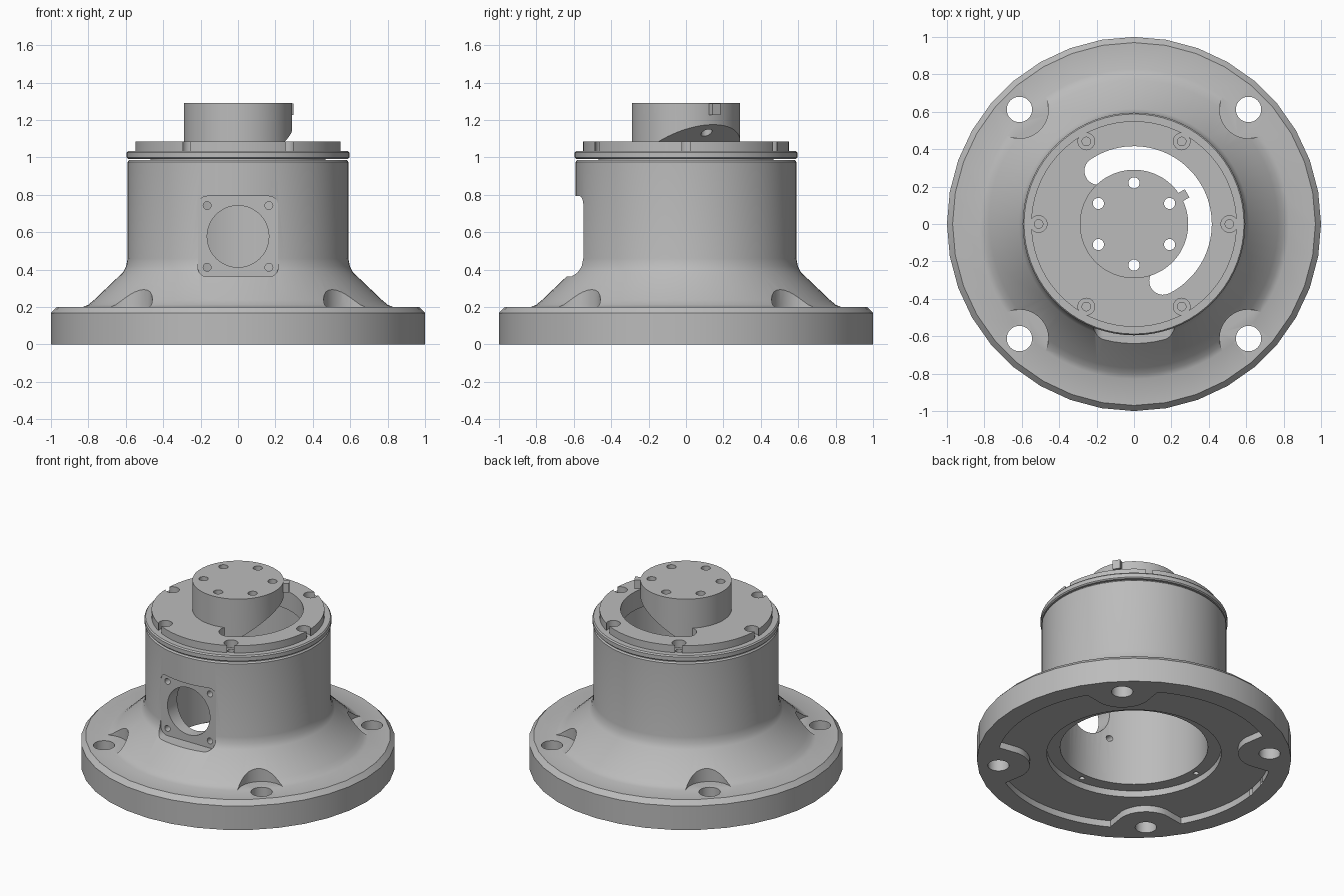
import bpy, bmesh, math
from math import cos, sin, pi, radians
from mathutils import Matrix, Vector

old = bpy.data.objects.get("Cube")
if old:
    bpy.data.objects.remove(old, do_unlink=True)

grey = bpy.data.materials.new("machined grey")
grey.use_nodes = True
grey.diffuse_color = (0.5, 0.5, 0.5, 1)
grey.node_tree.nodes["Principled BSDF"].inputs["Base Color"].default_value = (0.5, 0.5, 0.5, 1)


def make_object(name, bm):
    bmesh.ops.remove_doubles(bm, verts=bm.verts, dist=1e-5)
    bmesh.ops.recalc_face_normals(bm, faces=bm.faces)
    mesh = bpy.data.meshes.new(name)
    bm.to_mesh(mesh)
    bm.free()
    mesh.materials.append(grey)
    ob = bpy.data.objects.new(name, mesh)
    bpy.context.collection.objects.link(ob)
    return ob


def lathe(name, profile, steps, closed=True):
    """Turn an (r, z) outline around the vertical axis."""
    bm = bmesh.new()
    vs = [bm.verts.new((r, 0, z)) for r, z in profile]
    pairs = list(zip(vs, vs[1:]))
    if closed:
        pairs.append((vs[-1], vs[0]))
    edges = [bm.edges.new(p) for p in pairs]
    bmesh.ops.spin(bm, geom=vs + edges, cent=(0, 0, 0), axis=(0, 0, 1),
                   angle=2 * pi, steps=steps, use_merge=True)
    return make_object(name, bm)


def prism(name, outline, z0, z1, matrix=Matrix()):
    bm = bmesh.new()
    face = bm.faces.new([bm.verts.new((x, y, z0)) for x, y in outline])
    top = bmesh.ops.extrude_face_region(bm, geom=[face])["geom"]
    moved = [v for v in top if isinstance(v, bmesh.types.BMVert)]
    bmesh.ops.translate(bm, verts=moved, vec=(0, 0, z1 - z0))
    bm.transform(matrix)
    return make_object(name, bm)


def arc(cx, cy, r, a0, a1, n):
    return [(cx + r * cos(radians(a0 + (a1 - a0) * i / n)),
             cy + r * sin(radians(a0 + (a1 - a0) * i / n))) for i in range(n + 1)]


def circle(cx, cy, r, n=32):
    return arc(cx, cy, r, 0, 360, n)[:-1]


def polar(r, a):
    return r * cos(radians(a)), r * sin(radians(a))


def boolean(ob, tool, operation="DIFFERENCE"):
    tool.hide_render = True
    mod = ob.modifiers.new("cut", "BOOLEAN")
    mod.operation = operation
    mod.solver = "EXACT"
    mod.object = tool
    bpy.context.view_layer.objects.active = ob
    bpy.ops.object.modifier_apply(modifier=mod.name)
    bpy.data.objects.remove(tool, do_unlink=True)


def cut(ob, outline, z0, z1, matrix=Matrix()):
    boolean(ob, prism("cutter", outline, z0, z1, matrix))


# Housing: conical foot and hollow cylinder joined to a coarse flange
housing = lathe("housing", [
    (.47, .09), (.555, .09), (.555, .01), (.7, .01), (.7, .19), (.84, .195),
    (.80, .212), (.77, .237), (.615, .385), (.598, .418), (.59, .46),
    (.59, .975), (.582, .985), (.47, .985)], 72)
flange = lathe("flange", [(.62, 0), (1, 0), (1, .168), (.97, .2), (.62, .2)], 36)
boolean(housing, flange, "UNION")


# Shallow underside recess that bends round the four bolt pads
def recess_radius(a):
    off = radians((a % 90) - 45)
    inside = .2 ** 2 - (.866 * sin(off)) ** 2
    return min(.87, .866 * cos(off) - math.sqrt(inside)) if inside > 0 else .87


cut(housing, [polar(recess_radius(a), a) for a in range(0, 360, 2)], -.1, .045)

# Flange bolt holes with spot faces, and small screw holes under the bore
for k in range(4):
    x, y = polar(.866, 45 + 90 * k)
    cut(housing, circle(x, y, .155), .2005, .6)
    cut(housing, circle(x, y, .068), -.1, .4)
    x, y = polar(.515, 90 * k)
    cut(housing, circle(x, y, .018, 16), .02, .2)

# Flat front pad with a round window and four screw holes
to_front = Matrix.Rotation(pi / 2, 4, "X")
mid = .577
pad = []
for k, (sx, sz) in enumerate([(1, 1), (-1, 1), (-1, -1), (1, -1)]):
    pad += arc(sx * .165, mid + sz * .165, .05, 90 * k, 90 * k + 90, 8)
cut(housing, pad, .547, .9, to_front)
cut(housing, circle(0, mid, .165, 48), .2, .8, to_front)
for sx in (-1, 1):
    for sz in (-1, 1):
        cut(housing, circle(sx * .165, mid + sz * .165, .021, 20), .3, .8, to_front)

# Cap: stepped lid plugged into the bore
cap = lathe("cap", [
    (0, .955), (.468, .955), (.468, .991), (.588, .991), (.595, .998), (.595, 1.025),
    (.588, 1.034), (.55, 1.034), (.55, 1.085), (0, 1.085)], 72, closed=False)

# Half-round opening with rounded ends
opening_dir = 30
start, end, r_mid, r_end = -63, 124, .342, .074
ex, ey = polar(r_mid, end)
sx, sy = polar(r_mid, start)
opening = arc(0, 0, r_mid + r_end, start, end, 48)
opening += arc(ex, ey, r_end, end, end + 180, 12)[1:]
opening += arc(sx, sy, r_end, start + 180, start + 360, 12)[:-1]
cut(cap, opening, .8, 1.2)

# Cap screws: counterbores that break through the rim
for k in range(6):
    x, y = polar(.51, 60 * k)
    cut(cap, circle(x, y, .045, 24), 1.03, 1.2)
    cut(cap, circle(x, y, .023, 16), .995, 1.1)

# Output post, undercut by a sloping plane over the opening
bm = bmesh.new()
bmesh.ops.create_cone(bm, cap_ends=True, segments=72, radius1=.29, radius2=.29,
                      depth=.33, matrix=Matrix.Translation((0, 0, 1.125)))
dx, dy = polar(1, opening_dir)
res = bmesh.ops.bisect_plane(
    bm, geom=bm.verts[:] + bm.edges[:] + bm.faces[:], clear_inner=True,
    plane_co=Vector((dx * .145, dy * .145, 1.085)),
    plane_no=Vector((-.62 * dx, -.62 * dy, 1)).normalized())
bmesh.ops.holes_fill(bm, edges=[e for e in bm.edges if e.is_boundary], sides=0)
post = make_object("output_post", bm)

# Through holes in the post and the cap below it
for k in range(6):
    x, y = polar(.22, 30 + 60 * k)
    for part in (post, cap):
        cut(part, circle(x, y, .03, 24), .8, 1.4)

# Locating key on the side of the post
key = prism("locating_key", [(.27, -.025), (.328, -.025), (.328, .025), (.27, .025)],
            1.225, 1.288, Matrix.Rotation(radians(opening_dir), 4, "Z"))

# Smooth the round surfaces and keep the machined edges crisp
for ob in (housing, cap, post, key):
    bpy.ops.object.select_all(action="DESELECT")
    ob.select_set(True)
    bpy.context.view_layer.objects.active = ob
    bpy.ops.object.shade_smooth_by_angle(angle=radians(28))
